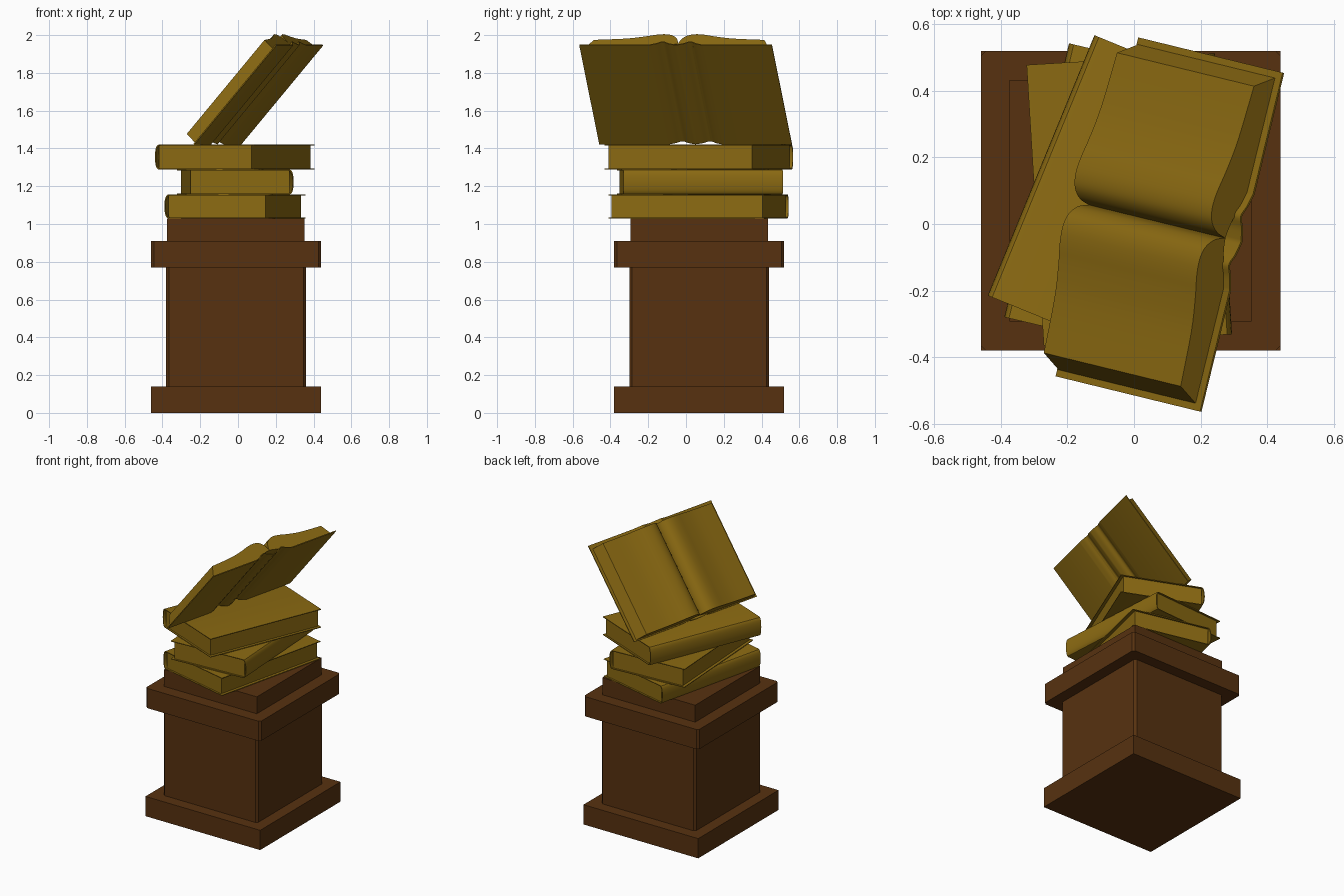
import bpy, bmesh
from math import radians, sin, cos, pi
from mathutils import Matrix, Vector

if "Cube" in bpy.data.objects:
    bpy.data.objects.remove(bpy.data.objects["Cube"])


def material(name, rgb):
    m = bpy.data.materials.new(name)
    m.diffuse_color = (*rgb, 1)
    m.use_nodes = True
    m.node_tree.nodes["Principled BSDF"].inputs["Base Color"].default_value = m.diffuse_color
    return m


WOOD = material("dark_wood", (0.095, 0.031, 0.005))
PAPER = material("old_gold", (0.26, 0.145, 0.006))


def add_object(name, bm, mat, matrix=Matrix()):
    bmesh.ops.recalc_face_normals(bm, faces=bm.faces)
    me = bpy.data.meshes.new(name)
    bm.to_mesh(me)
    bm.free()
    me.materials.append(mat)
    me.shade_smooth()
    me.set_sharp_from_angle(angle=radians(30))
    ob = bpy.data.objects.new(name, me)
    ob.matrix_world = matrix
    bpy.context.collection.objects.link(ob)
    return ob


def box(name, lo, hi, mat, matrix=Matrix(), bevel=0):
    bm = bmesh.new()
    bmesh.ops.create_cube(bm, size=1)
    for v in bm.verts:
        v.co = [(a + b) / 2 + c * (b - a) for a, b, c in zip(lo, hi, v.co)]
    if bevel:  # chamfer the upright edges only
        upright = [e for e in bm.edges if abs(e.verts[0].co.z - e.verts[1].co.z) > 1e-4]
        bmesh.ops.bevel(bm, geom=upright, offset=bevel, segments=1, affect='EDGES')
    return add_object(name, bm, mat, matrix)


def prism(name, profile, y0, y1, mat, matrix):
    """Extrude a closed x-z profile along local y."""
    bm = bmesh.new()
    face = bm.faces.new([bm.verts.new((x, y0, z)) for x, z in profile])
    new = bmesh.ops.extrude_face_region(bm, geom=[face], use_keep_orig=True)
    verts = [g for g in new["geom"] if isinstance(g, bmesh.types.BMVert)]
    bmesh.ops.translate(bm, verts=verts, vec=(0, y1 - y0, 0))
    return add_object(name, bm, mat, matrix)


def curve(pts, steps=4):
    """Smooth (Catmull-Rom) curve through the points."""
    p = [Vector(q) for q in [pts[0]] + pts + [pts[-1]]]
    out = []
    for a, b, c, d in zip(p, p[1:], p[2:], p[3:]):
        for i in range(steps):
            t = i / steps
            out.append(tuple(0.5 * (2 * b + (c - a) * t + (2 * a - 5 * b + 4 * c - d) * t * t
                                    + (3 * b - a - 3 * c + d) * t ** 3)))
    return out + [pts[-1]]


# Pedestal
box("pedestal_base", (-0.46, -0.38, 0), (0.44, 0.52, 0.14), WOOD)
box("pedestal_column", (-0.38, -0.30, 0.14), (0.36, 0.44, 0.77), WOOD, bevel=0.014)
box("pedestal_cap", (-0.46, -0.38, 0.77), (0.44, 0.52, 0.91), WOOD, bevel=0.014)
box("pedestal_top", (-0.375, -0.293, 0.91), (0.353, 0.433, 1.03), WOOD)


# Closed books: wrap-around cover with rounded spine, and page block
def closed_book(name, spine_corner, angle, h, w=0.567, l=0.846, t=0.005, bulge=0.022):
    m = Matrix.Translation(spine_corner) @ Matrix.Rotation(radians(angle), 4, 'Z')

    def spine(off):
        r = h / 2 - off
        return [(bulge + off - bulge * sin(a) ** 0.8 if 0 < a < pi - 1e-6 else bulge + off,
                 h / 2 - r * cos(a)) for a in [pi * i / 12 for i in range(13)]]
    cover = [(w, 0)] + spine(0) + [(w, h), (w, h - t)] + spine(t)[::-1] + [(w, t)]
    prism(name + "_cover", cover, 0, l, PAPER, m)
    box(name + "_pages", (0.02, 0.012, t * 0.6), (w - 0.02, l - 0.012, h - t * 0.6), PAPER, m)


closed_book("bottom_book", (-0.39, -0.28, 1.03), -13.3, 0.126)
closed_book("middle_book", (0.243, 0.513, 1.157), 183.5, 0.131)
closed_book("upper_book", (-0.44, -0.215, 1.289), -22.3, 0.131)

# Open book leaning up: local x across the spread, y up the slope, z out of the pages
d = Vector((0.971, -0.237, 0)).normalized()
up = d * 0.648 + Vector((0, 0, 0.761))
out = -d * 0.761 + Vector((0, 0, 0.648))
across = up.cross(out)
tilt = Matrix((across, up, out)).transposed().to_4x4()
tilt.translation = (0.11, -0.0025, 1.683)


def flip(pts):
    return [(-x, z) for x, z in pts[::-1]]


# Open cover, pinched on both sides of the spine
half = [(0.525, 0)] + curve([(0.15, 0), (0.11, 0.012), (0.075, 0.027), (0.04, 0.012), (0, 0.002)])
outer = half + flip(half)[1:]
inner = [(x, z + 0.006) for x, z in outer[::-1]]
prism("open_book_cover", outer + inner, -0.345, 0.345, PAPER, tilt)

# Two page blocks curving into the gutter
top = curve([(0.465, 0.079), (0.3, 0.089), (0.2, 0.105), (0.13, 0.121), (0.08, 0.125),
             (0.04, 0.114), (0.012, 0.085), (0, 0.046)])
bottom = curve([(0.02, 0.044), (0.055, 0.036), (0.09, 0.022), (0.15, 0.004)]) + [(0.505, 0.004)]
for side, block in (("left", top + bottom), ("right", flip(top + bottom))):
    prism("open_book_pages_" + side, block, -0.338, 0.316, PAPER, tilt)
